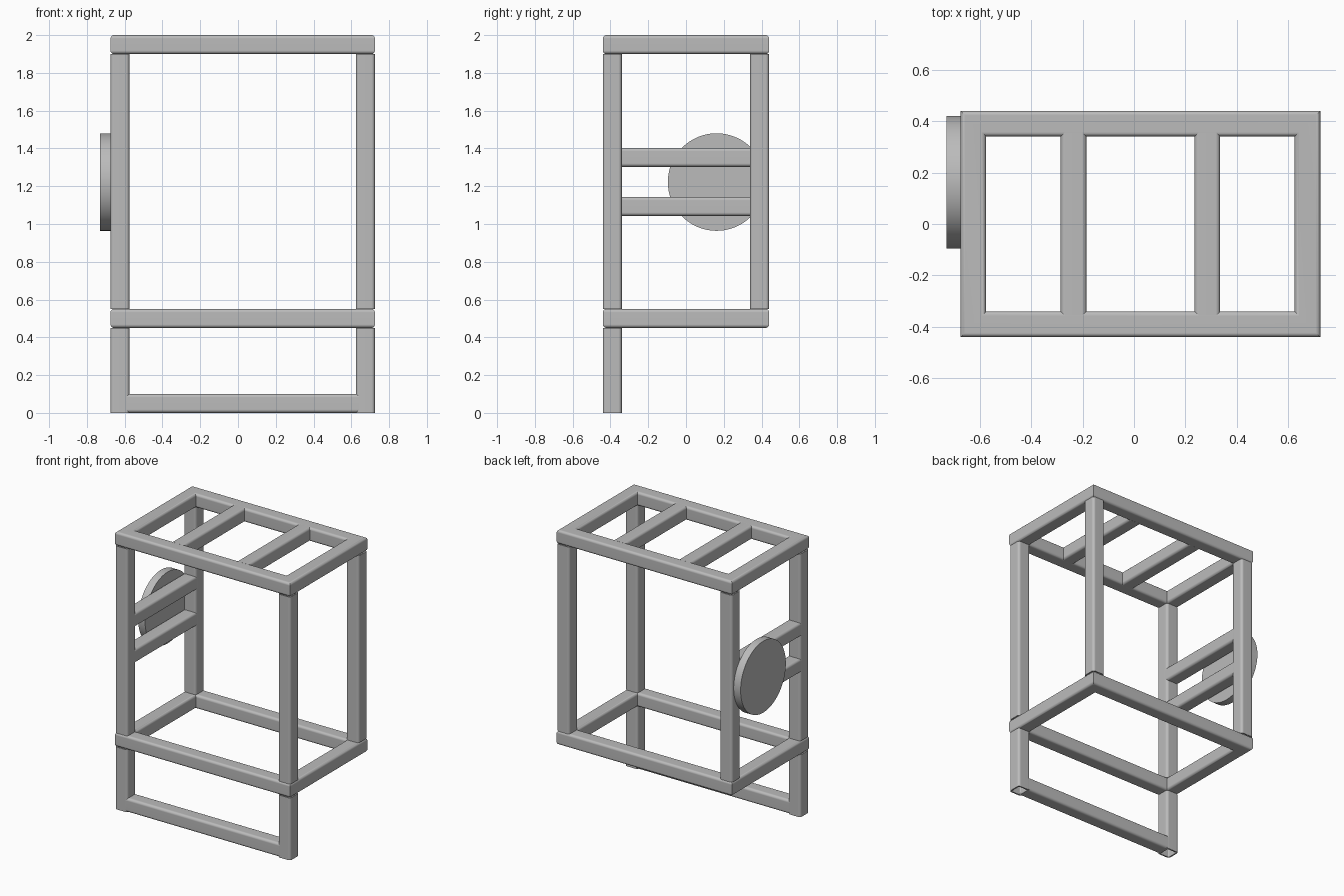
import bpy
import bmesh
import math
from mathutils import Matrix, Vector

cube = bpy.data.objects.get("Cube")
if cube:
    bpy.data.objects.remove(cube, do_unlink=True)

TUBE = 0.1      # outer width of the square tube
WALL = 0.01
FILLET = 0.018
BITE = 0.015    # how far a rail runs into the rounded edge it meets

grey = bpy.data.materials.new("steel grey")
grey.use_nodes = True
colour = (0.5, 0.5, 0.5, 1)
grey.diffuse_color = colour
grey.node_tree.nodes["Principled BSDF"].inputs["Base Color"].default_value = colour


def rounded_square(width, radius, steps=5):
    """Counter-clockwise outline of a square with rounded corners."""
    points = []
    inner = width / 2 - radius
    for quarter in range(4):
        mid = math.radians(45 + 90 * quarter)
        cx = math.copysign(inner, math.cos(mid))
        cy = math.copysign(inner, math.sin(mid))
        for i in range(steps + 1):
            a = math.radians(90 * (quarter + i / steps))
            points.append((cx + radius * math.cos(a), cy + radius * math.sin(a)))
    return points


def bridge(bm, a, b):
    for i in range(len(a)):
        j = (i + 1) % len(a)
        bm.faces.new((a[i], a[j], b[j], b[i]))


def finish(bm, name):
    bmesh.ops.recalc_face_normals(bm, faces=bm.faces)
    mesh = bpy.data.meshes.new(name)
    bm.to_mesh(mesh)
    bm.free()
    mesh.materials.append(grey)
    obj = bpy.data.objects.new(name, mesh)
    bpy.context.collection.objects.link(obj)
    bpy.ops.object.select_all(action="DESELECT")
    obj.select_set(True)
    bpy.context.view_layer.objects.active = obj
    bpy.ops.object.shade_smooth_by_angle(angle=math.radians(30))
    normals = obj.modifiers.new("Crisp flats", "WEIGHTED_NORMAL")
    normals.keep_sharp = True
    return obj


def tube(name, start, end):
    """Hollow square tube with open ends between two points on an axis."""
    start, end = Vector(start), Vector(end)
    axis = (end - start).normalized()
    side = Vector((0, 1, 0)) if abs(axis.x) > 0.5 else Vector((1, 0, 0))
    up = axis.cross(side)
    bm = bmesh.new()
    rings = []
    for outline, base in (
        (rounded_square(TUBE, FILLET), start),
        (rounded_square(TUBE, FILLET), end),
        (rounded_square(TUBE - 2 * WALL, FILLET - WALL), end),
        (rounded_square(TUBE - 2 * WALL, FILLET - WALL), start),
    ):
        rings.append([bm.verts.new(base + side * u + up * v) for u, v in outline])
    for i in range(4):
        bridge(bm, rings[i], rings[(i + 1) % 4])
    return finish(bm, name)


CX, HX, HY = 0.025, 0.65, 0.39   # frame centre and half spans of its centre line


def frame(name, z):
    """Rectangular ring of tube with mitred corners."""
    bm = bmesh.new()
    outline = rounded_square(TUBE, FILLET)
    rings = []
    for sx, sy in ((1, 1), (-1, 1), (-1, -1), (1, -1)):
        rings.append([bm.verts.new((CX + sx * (HX + u), sy * (HY + u), z + v))
                      for u, v in outline])
    for i in range(4):
        bridge(bm, rings[i], rings[(i + 1) % 4])
    return finish(bm, name)


# Upper and lower rings
frame("top_frame", 1.95)
frame("lower_frame", 0.5)

# Uprights between the rings, and legs under the front
for side_name, sx in (("left", 1), ("right", -1)):
    x = CX + sx * HX
    for end_name, y in (("front", -HY), ("back", HY)):
        tube(f"{end_name}_{side_name}_post", (x, y, 0.55), (x, y, 1.9))
    tube(f"{side_name}_leg", (x, -HY, 0), (x, -HY, 0.45))

# Rail between the feet
reach = HX - TUBE / 2 + BITE
tube("foot_rail", (CX - reach, -HY, 0.05), (CX + reach, -HY, 0.05))

# Cross bars in the top ring and on the right side
reach = HY - TUBE / 2 + BITE
for name, x, z in (("right_top_bar", -0.235, 1.95), ("left_top_bar", 0.285, 1.95),
                   ("upper_side_rail", CX - HX, 1.353), ("lower_side_rail", CX - HX, 1.093)):
    tube(name, (x, -reach, z), (x, reach, z))

# Round plate on the outside of the right side
bm = bmesh.new()
bmesh.ops.create_cone(
    bm, cap_ends=True, segments=96, radius1=0.258, radius2=0.258, depth=0.055,
    matrix=Matrix.Translation((-0.7025, 0.162, 1.222)) @ Matrix.Rotation(math.pi / 2, 4, "Y"))
finish(bm, "round_plate")
